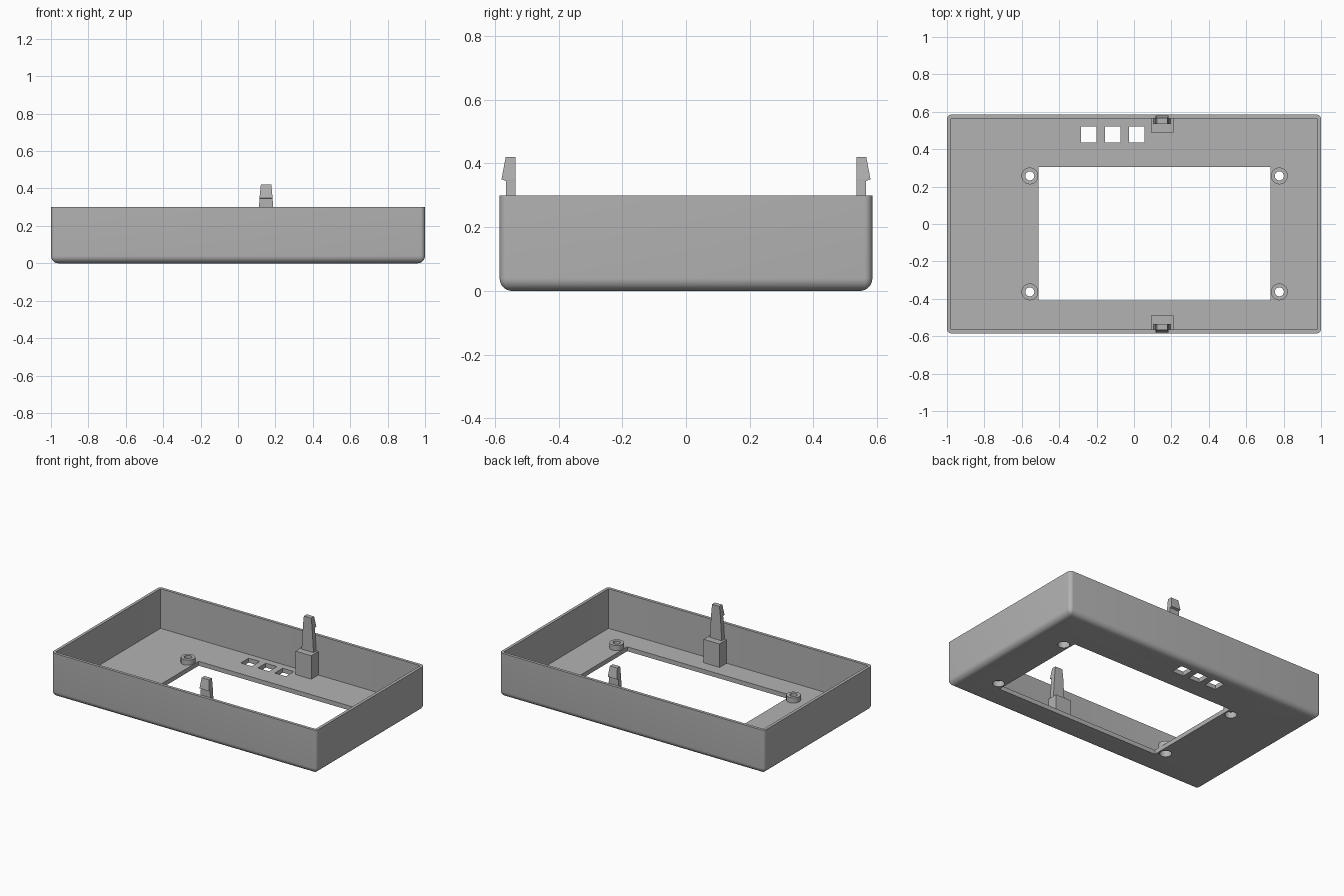
import bpy, bmesh, math

if "Cube" in bpy.data.objects:
    bpy.data.objects.remove(bpy.data.objects["Cube"])

grey = bpy.data.materials.new("matte grey")
grey.diffuse_color = (0.45, 0.45, 0.45, 1)
grey.use_nodes = True
grey.node_tree.nodes["Principled BSDF"].inputs["Base Color"].default_value = grey.diffuse_color

HX, HY, H = 1.0, 0.585, 0.30      # half width, half depth, height of the tray
WALL, FLOOR, FILLET, CORNER = 0.02, 0.03, 0.04, 0.025
BOSS_TOP = 0.065


def make(name, bm):
    bmesh.ops.recalc_face_normals(bm, faces=bm.faces)
    me = bpy.data.meshes.new(name)
    bm.to_mesh(me)
    bm.free()
    me.materials.append(grey)
    ob = bpy.data.objects.new(name, me)
    bpy.context.collection.objects.link(ob)
    return ob


def loft(name, rings):
    """Skin a stack of equal point rings and cap both ends."""
    bm = bmesh.new()
    loops = [[bm.verts.new(p) for p in r] for r in rings]
    n = len(loops[0])
    for a, b in zip(loops, loops[1:]):
        for i in range(n):
            j = (i + 1) % n
            bm.faces.new((a[i], a[j], b[j], b[i]))
    bm.faces.new(loops[0][::-1])
    bm.faces.new(loops[-1])
    return make(name, bm)


def rect(x0, x1, y0, y1, z):
    return [(x0, y0, z), (x1, y0, z), (x1, y1, z), (x0, y1, z)]


def box(name, x0, x1, y0, y1, z0, z1):
    return loft(name, [rect(x0, x1, y0, y1, z0), rect(x0, x1, y0, y1, z1)])


def rounded(inset, r, z, steps=6):
    """Rounded rectangle ring, inset from the outer tray size."""
    pts = []
    for k, (sx, sy) in enumerate([(1, 1), (-1, 1), (-1, -1), (1, -1)]):
        for i in range(steps + 1):
            a = math.pi / 2 * (k + i / steps)
            pts.append((sx * (HX - inset - r) + r * math.cos(a),
                        sy * (HY - inset - r) + r * math.sin(a), z))
    return pts


def circle(x, y, r, z, n=32):
    return [(x + r * math.cos(2 * math.pi * i / n),
             y + r * math.sin(2 * math.pi * i / n), z) for i in range(n)]


def cut(ob, cutter):
    m = ob.modifiers.new("cut", 'BOOLEAN')
    m.operation, m.solver, m.object = 'DIFFERENCE', 'EXACT', cutter
    bpy.context.view_layer.objects.active = ob
    bpy.ops.object.modifier_apply(modifier=m.name)


# Tray shell: filleted bottom edge, thin walls, flat floor
rings = []
for i in range(9):
    a = math.pi / 2 * i / 8
    inset = FILLET * (1 - math.sin(a))
    rings.append(rounded(inset, max(CORNER - inset, 0.003), FILLET * (1 - math.cos(a))))
rings += [rounded(0, CORNER, H), rounded(WALL, 0.004, H), rounded(WALL, 0.004, FLOOR)]
tray = loft("tray", rings)

# Screen window and three button holes
cutters = [box("window_cutter", -0.51, 0.73, -0.41, 0.305, -0.1, 0.1)]
for x in (-0.242, -0.113, 0.015):
    cutters.append(box("button_cutter", x - 0.042, x + 0.042, 0.435, 0.52, -0.1, 0.1))

# Screw bosses with through hole and wider recess underneath
bosses = []
for x in (-0.557, 0.777):
    for y in (0.257, -0.363):
        boss = loft("screw_boss", [circle(x, y, 0.045, FLOOR - 0.001),
                                   circle(x, y, 0.045, BOSS_TOP)])
        hole = loft("hole_cutter", [circle(x, y, 0.037, -0.1), circle(x, y, 0.037, 0.04),
                                    circle(x, y, 0.024, 0.04), circle(x, y, 0.024, 0.1)])
        cut(boss, hole)
        bosses.append(boss)
        cutters.append(hole)

for c in cutters:
    cut(tray, c)
for c in cutters:
    bpy.data.objects.remove(c)

# Snap clips front and back: foot block, tapered arm and hook
CX = 0.15
for side, s in (("front", -1), ("back", 1)):
    box(side + "_clip_foot", CX - 0.06, CX + 0.06, *sorted((s * 0.49, s * 0.565)), FLOOR, 0.19)
    arm = []
    for z, w, outer in ((0.19, 0.045, 0.565), (0.345, 0.035, 0.565),
                        (0.35, 0.035, 0.579), (0.42, 0.028, 0.566)):
        arm.append(rect(CX - w, CX + w, s * 0.535, s * outer, z))
    loft(side + "_clip_arm", arm)

# Smooth the rounded edges, keep the rest crisp
bpy.ops.object.select_all(action='DESELECT')
for ob in [tray] + bosses:
    ob.select_set(True)
bpy.context.view_layer.objects.active = tray
bpy.ops.object.shade_smooth_by_angle(angle=math.radians(30))
